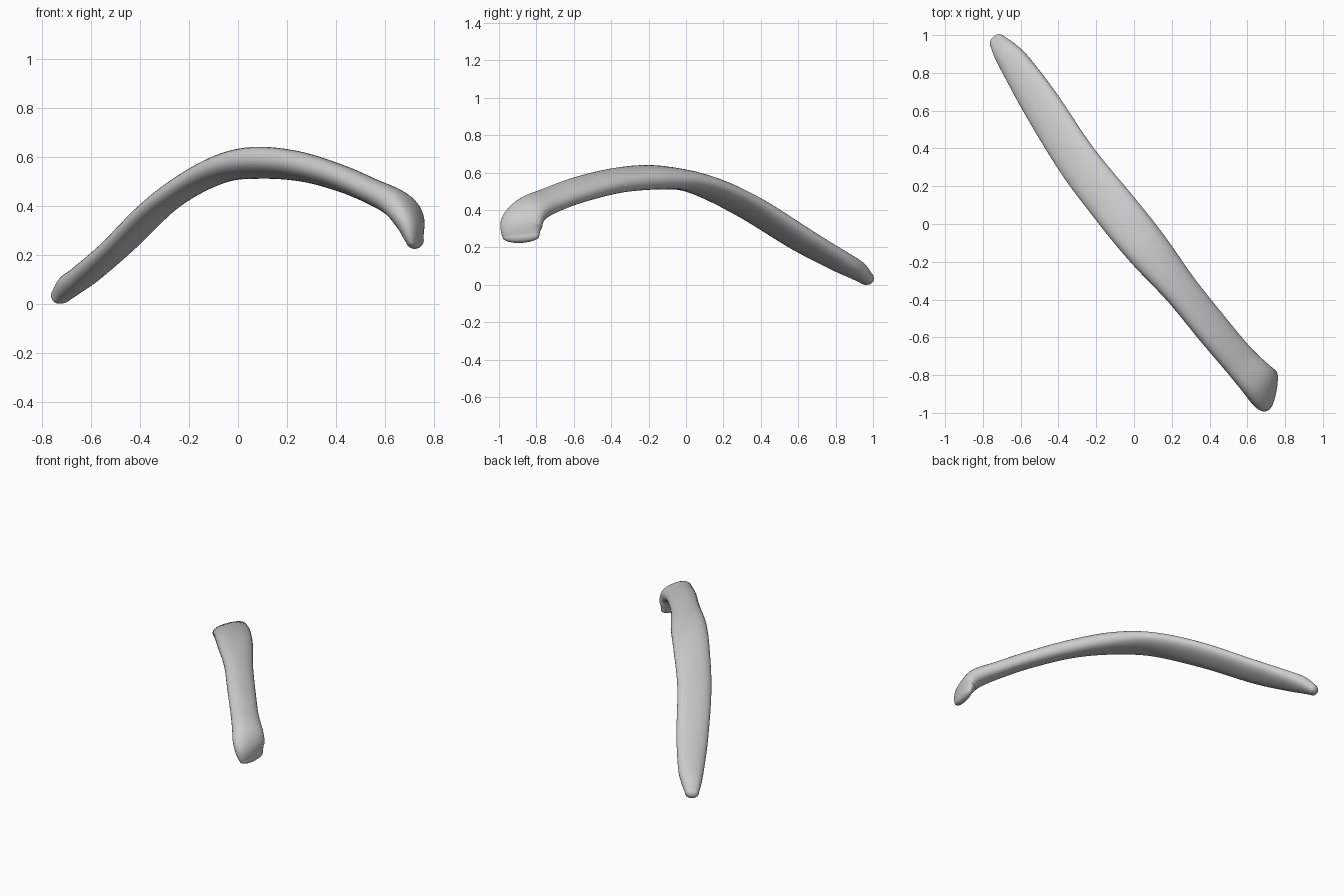
import bpy
import bmesh
from math import sin, cos, pi, radians
from mathutils import Vector

SIDES = 32          # points around each cross-section
STEPS = 8           # rings between neighbouring stations
CAP_RINGS = 7       # rings on each rounded end

default_cube = bpy.data.objects.get("Cube")
if default_cube:
    bpy.data.objects.remove(default_cube, do_unlink=True)

# Stations along the bone: x, y, z, heading of the width axis (degrees),
# slope of the width axis, half width, half thickness
STATIONS = [
    (-.72, .962, .052, 36, .15, .046, .034),
    (-.68, .91, .094, 36, .2, .067, .046),
    (-.62, .83, .138, 36, .26, .084, .046),
    (-.49, .63, .25, 36, .31, .104, .044),
    (-.30, .335, .433, 36, .28, .112, .045),
    (-.10, .08, .552, 36, .1, .117, .051),
    (.07, -.13, .590, 36, -.15, .115, .061),
    (.25, -.35, .577, 36, -.35, .096, .057),
    (.42, -.56, .528, 36, -.42, .095, .053),
    (.555, -.72, .470, 38, -.4, .094, .053),
    (.655, -.828, .417, 52, -.3, .104, .058),
    (.702, -.878, .345, 74, -.1, .115, .051),
    (.722, -.882, .275, 80, .1, .100, .030),
]


def catmull(a, b, c, d, t):
    """Smooth interpolation between tuples b and c."""
    return [.5 * (2 * q + (r - p) * t + (2 * p - 5 * q + 4 * r - s) * t * t
                  + (3 * q - p - 3 * r + s) * t ** 3)
            for p, q, r, s in zip(a, b, c, d)]


def interpolate(stations):
    padded = [stations[0]] + stations + [stations[-1]]
    rows = []
    for i in range(len(stations) - 1):
        rows += [catmull(*padded[i:i + 4], j / STEPS) for j in range(STEPS)]
    return rows + [list(stations[-1])]


def make_frames(rows):
    """Turn each row into centre, tangent, width vector and thickness vector."""
    centres = [Vector(r[:3]) for r in rows]
    frames = []
    for i, (centre, row) in enumerate(zip(centres, rows)):
        tangent = (centres[min(i + 1, len(rows) - 1)] - centres[max(i - 1, 0)]).normalized()
        heading, slope, half_width, half_thick = row[3:]
        wide = Vector((cos(radians(heading)), sin(radians(heading)), slope))
        wide = (wide - tangent * wide.dot(tangent)).normalized()
        thick = wide.cross(tangent)
        frames.append((centre, tangent, wide * half_width, thick * half_thick))
    return frames


def cap(frame, length):
    """Rounded end: rings that shrink while moving outward."""
    centre, tangent, wide, thick = frame
    rings = []
    for i in range(1, CAP_RINGS + 1):
        a = i / (CAP_RINGS + .3) * pi / 2
        rings.append((centre + tangent * length * sin(a), tangent, wide * cos(a), thick * cos(a)))
    return rings


def section(bm, frame):
    """Slightly squared oval cross-section."""
    centre, _, wide, thick = frame
    ring = []
    for i in range(SIDES):
        a = 2 * pi * i / SIDES
        fullness = 1 + .05 * sin(2 * a) ** 2
        ring.append(bm.verts.new(centre + (wide * cos(a) + thick * sin(a)) * fullness))
    return ring


# Loft the curved bone shaft with its flared, down-turned head
frames = make_frames(interpolate(STATIONS))
frames = cap(frames[0], -.04)[::-1] + frames + cap(frames[-1], .035)

bm = bmesh.new()
rings = [section(bm, f) for f in frames]
for ring_a, ring_b in zip(rings, rings[1:]):
    for i in range(SIDES):
        j = (i + 1) % SIDES
        bm.faces.new((ring_a[i], ring_a[j], ring_b[j], ring_b[i]))
bm.faces.new(rings[0])
bm.faces.new(rings[-1])
bmesh.ops.recalc_face_normals(bm, faces=bm.faces)

# Rest the bone on the ground
lowest = min(v.co.z for v in bm.verts)
bmesh.ops.translate(bm, verts=bm.verts, vec=(0, 0, -lowest))

mesh = bpy.data.meshes.new("curved_bone")
bm.to_mesh(mesh)
bm.free()
bone = bpy.data.objects.new("curved_bone", mesh)
bpy.context.collection.objects.link(bone)

# Pale grey material
grey = bpy.data.materials.new("pale_grey")
grey.use_nodes = True
colour = (.6, .6, .6, 1)
grey.diffuse_color = colour
grey.node_tree.nodes["Principled BSDF"].inputs["Base Color"].default_value = colour
mesh.materials.append(grey)

bpy.ops.object.select_all(action='DESELECT')
bone.select_set(True)
bpy.context.view_layer.objects.active = bone
bpy.ops.object.shade_smooth_by_angle(angle=radians(50))
